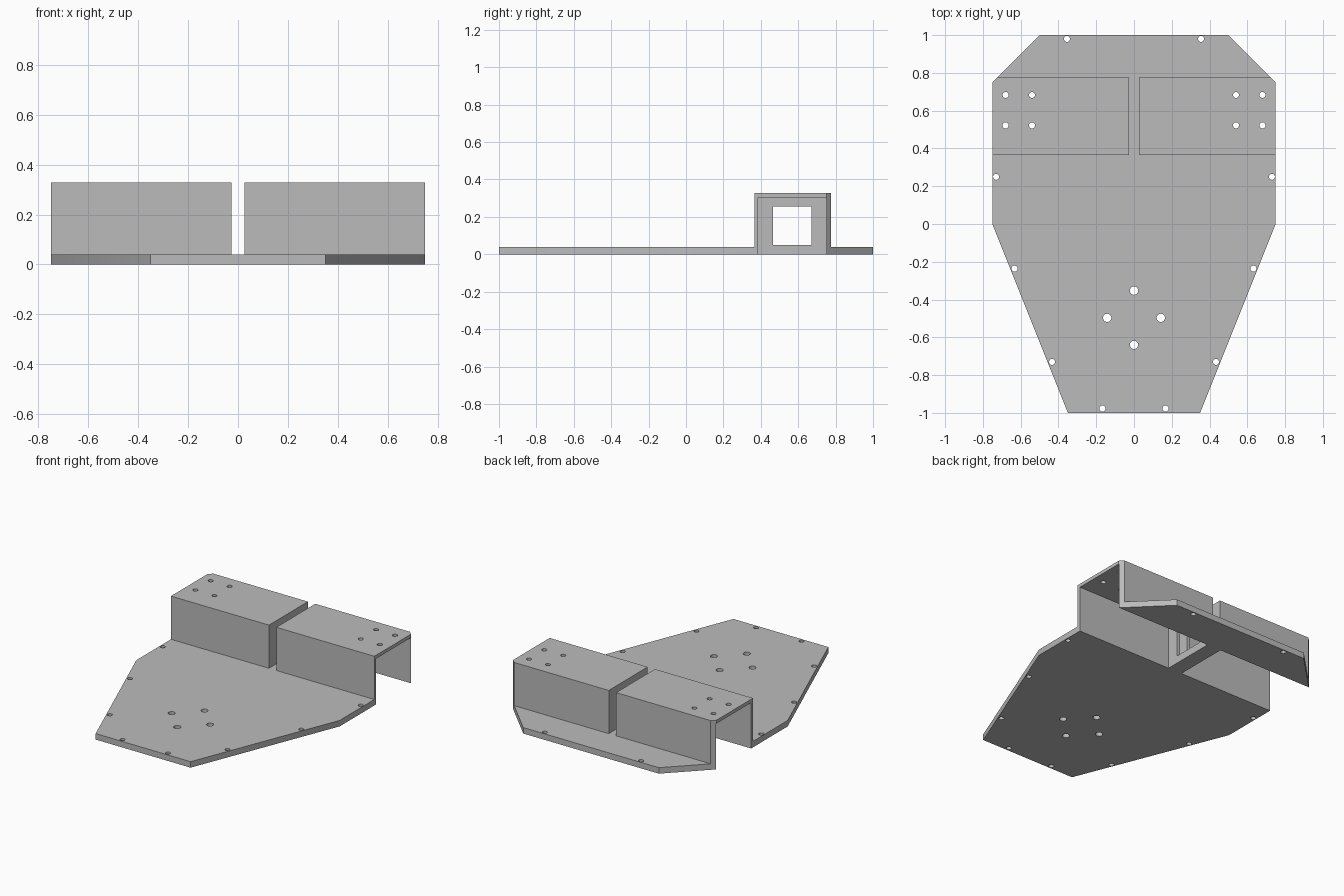
import bpy
import bmesh
from mathutils import Matrix

default = bpy.data.objects.get("Cube")
if default:
    bpy.data.objects.remove(default, do_unlink=True)

PLATE_TOP, HOUSING_TOP, CAVITY_TOP = 0.04, 0.328, 0.305
FRONT, BACK = 0.365, 0.775        # housing outer walls
IN_FRONT, IN_BACK = 0.385, 0.752  # cavity walls
GAP, IN_X = 0.027, 0.051          # half gap, inner cavity wall

grey = bpy.data.materials.new("plain grey")
grey.use_nodes = True
grey.diffuse_color = (0.5, 0.5, 0.5, 1)
grey.node_tree.nodes["Principled BSDF"].inputs["Base Color"].default_value = (0.5, 0.5, 0.5, 1)


def make(name, bm):
    bmesh.ops.recalc_face_normals(bm, faces=bm.faces)
    mesh = bpy.data.meshes.new(name)
    bm.to_mesh(mesh)
    bm.free()
    mesh.materials.append(grey)
    obj = bpy.data.objects.new(name, mesh)
    bpy.context.collection.objects.link(obj)
    return obj


def prism(name, outline, z0, z1):
    bm = bmesh.new()
    face = bm.faces.new([bm.verts.new((x, y, z0)) for x, y in outline])
    top = bmesh.ops.extrude_face_region(bm, geom=[face])["geom"]
    bmesh.ops.translate(bm, vec=(0, 0, z1 - z0),
                        verts=[v for v in top if isinstance(v, bmesh.types.BMVert)])
    return make(name, bm)


def box(name, x0, x1, y0, y1, z0, z1):
    return prism(name, [(x0, y0), (x1, y0), (x1, y1), (x0, y1)], z0, z1)


def mirrored(half):
    return half + [(-x, y) for x, y in reversed(half)]


def cut(body, cutter):
    cutter.hide_render = True
    mod = body.modifiers.new("cut", 'BOOLEAN')
    mod.operation, mod.solver, mod.object = 'DIFFERENCE', 'EXACT', cutter
    bpy.context.view_layer.objects.active = body
    bpy.ops.object.modifier_apply(modifier=mod.name)
    bpy.data.objects.remove(cutter, do_unlink=True)


# Whole outline at full height, carved down to the plate and two housings
body = prism("base_plate_with_housings",
             mirrored([(0.35, -1), (0.75, 0), (0.75, 0.75), (0.5, 1)]), 0, HOUSING_TOP)
cut(body, prism("clearance_cutter", mirrored(
    [(1, -1.2), (1, FRONT), (GAP, FRONT), (GAP, BACK), (1, BACK), (1, 1.2)]), PLATE_TOP, 0.5))

# Housing cavities, open below and at the outer ends
for lo, hi in ((IN_X, 1), (-1, -IN_X)):
    cut(body, box("cavity_cutter", lo, hi, IN_FRONT, IN_BACK, -0.1, CAVITY_TOP))

# Square window through both inner walls
cut(body, box("window_cutter", -0.1, 0.1, 0.465, 0.67, 0.05, 0.255))

# Screw holes around the rim, on the housings and in the mounting pattern
rim = [(0.355, 0.98), (0.73, 0.25), (0.632, -0.236), (0.434, -0.73), (0.167, -0.977)]
lids = [(x, y) for x in (0.54, 0.68) for y in (0.522, 0.683)]
mount = [(0, -0.353), (0, -0.64), (0.142, -0.497), (-0.142, -0.497)]
holes = [(p, 0.016) for p in mirrored(rim + lids)] + [(p, 0.022) for p in mount]
bm = bmesh.new()
for (x, y), r in holes:
    bmesh.ops.create_cone(bm, cap_ends=True, segments=24, radius1=r, radius2=r,
                          depth=1.2, matrix=Matrix.Translation((x, y, 0.2)))
cut(body, make("hole_cutter", bm))

bpy.ops.object.select_all(action='DESELECT')
body.select_set(True)
bpy.context.view_layer.objects.active = body
bpy.ops.object.shade_smooth_by_angle(angle=0.5)
